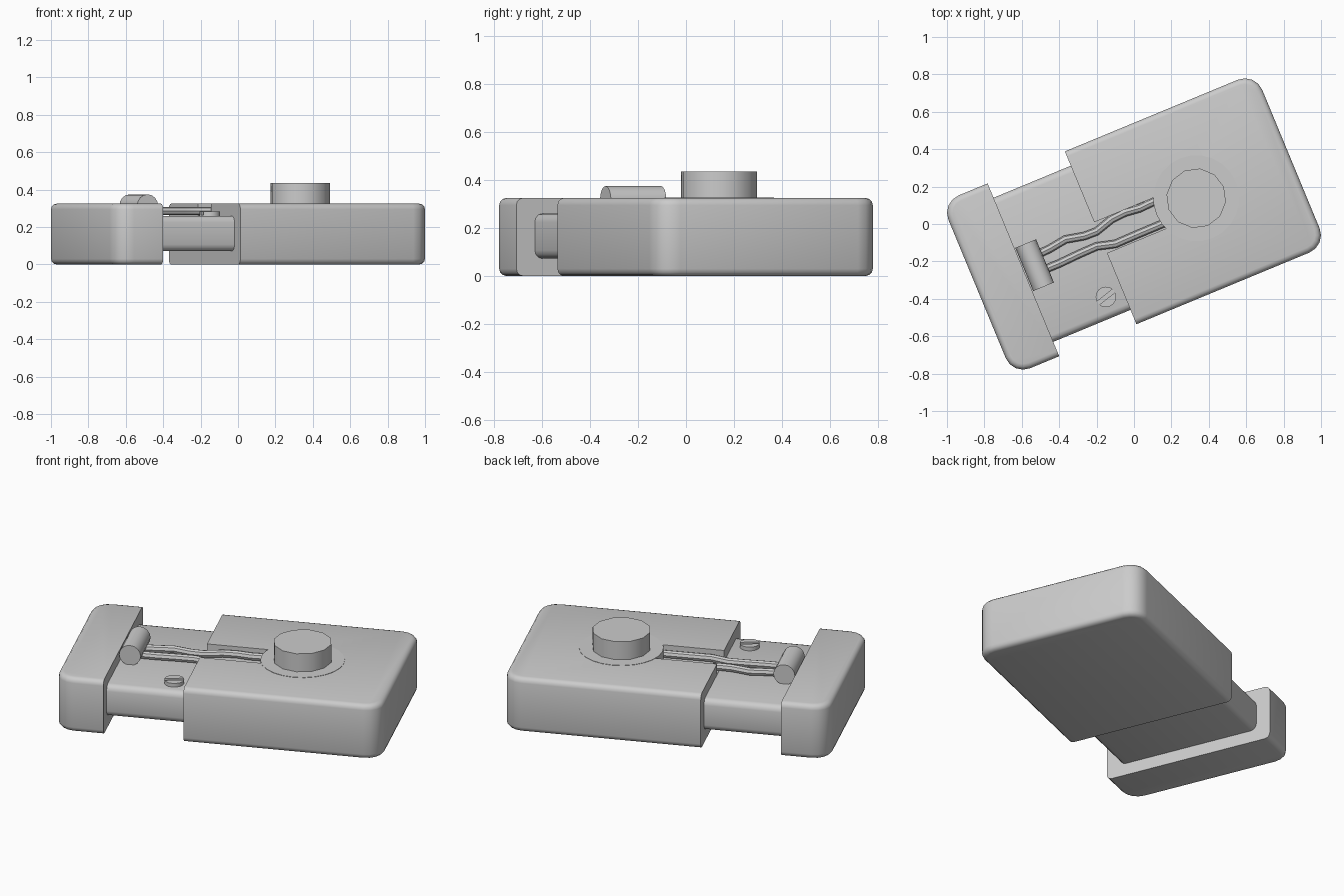
import bpy, bmesh, math
from mathutils import Matrix

if "Cube" in bpy.data.objects:
    bpy.data.objects.remove(bpy.data.objects["Cube"])

TURN = math.radians(22.5)   # whole device is turned about z


def finish(name, bm, smooth=True):
    me = bpy.data.meshes.new(name)
    bmesh.ops.recalc_face_normals(bm, faces=bm.faces)
    bm.to_mesh(me)
    bm.free()
    ob = bpy.data.objects.new(name, me)
    bpy.context.collection.objects.link(ob)
    ob.rotation_euler.z = TURN
    if smooth:
        shade(ob)
    return ob


def shade(ob):
    bpy.ops.object.select_all(action='DESELECT')
    ob.select_set(True)
    bpy.context.view_layer.objects.active = ob
    bpy.ops.object.shade_smooth_by_angle(angle=math.radians(35))


def box_bm(x0, x1, y0, y1, z0, z1):
    bm = bmesh.new()
    m = Matrix.Translation(((x0 + x1) / 2, (y0 + y1) / 2, (z0 + z1) / 2))
    bmesh.ops.create_cube(bm, size=1, matrix=m @ Matrix.Diagonal((x1 - x0, y1 - y0, z1 - z0, 1)))
    return bm


def bevel(bm, edges, width, segments):
    bmesh.ops.bevel(bm, geom=edges, offset=width, offset_type='OFFSET',
                    segments=segments, profile=0.5, affect='EDGES')


def end_block(name, x_open, x_end):
    """Block with rounded corners at one end and a sharp flat face at the other."""
    bm = box_bm(min(x_open, x_end), max(x_open, x_end), -0.5, 0.5, 0, 0.325)
    at = lambda e, x: all(abs(v.co.x - x) < 1e-4 for v in e.verts)
    flat = lambda e: abs(e.verts[0].co.z - e.verts[1].co.z) < 1e-4
    bevel(bm, [e for e in bm.edges if at(e, x_end) and not flat(e)], 0.1, 4)
    bevel(bm, [e for e in bm.edges if flat(e) and not at(e, x_open)], 0.03, 3)
    return finish(name, bm)


def cylinder(name, radius, depth, sides, matrix):
    bm = bmesh.new()
    bmesh.ops.create_cone(bm, cap_ends=True, segments=sides, radius1=radius,
                          radius2=radius, depth=depth, matrix=matrix)
    return finish(name, bm)


def cut(ob, cutter):
    mod = ob.modifiers.new("cut", 'BOOLEAN')
    mod.operation, mod.solver, mod.object = 'DIFFERENCE', 'EXACT', cutter
    bpy.context.view_layer.update()
    bpy.ops.object.select_all(action='DESELECT')
    ob.select_set(True)
    bpy.context.view_layer.objects.active = ob
    bpy.ops.object.modifier_apply(modifier=mod.name)
    bpy.data.objects.remove(cutter)
    shade(ob)


def wire(name, pts, z):
    cu = bpy.data.curves.new(name, 'CURVE')
    cu.dimensions = '3D'
    cu.bevel_depth, cu.bevel_resolution, cu.use_fill_caps = 0.022, 2, True
    sp = cu.splines.new('POLY')
    sp.points.add(len(pts) - 1)
    for p, (x, y) in zip(sp.points, pts):
        p.co = (x, y, z, 1)
    ob = bpy.data.objects.new(name, cu)
    bpy.context.collection.objects.link(ob)
    ob.rotation_euler.z = TURN
    bpy.ops.object.select_all(action='DESELECT')
    ob.select_set(True)
    bpy.context.view_layer.objects.active = ob
    bpy.ops.object.convert(target='MESH')
    shade(bpy.context.view_layer.objects.active)


T = Matrix.Translation

# main body with the wire channel, and the end cap
body = end_block("main_body", -0.193, 0.908)
cut(body, finish("channel_cutter", box_bm(-0.3, 0.2, -0.088, 0.09, 0.262, 0.5), False))
end_block("end_cap", -0.64, -0.908)

# inner core joining the two
bm = box_bm(-0.70, -0.15, -0.417, 0.417, 0.072, 0.26)
bevel(bm, [e for e in bm.edges if abs(e.verts[0].co.x - e.verts[1].co.x) > 0.1], 0.035, 3)
finish("inner_core", bm)

# button and its flush base disc
cylinder("button_base", 0.23, 0.07, 24, T((0.36, 0, 0.292)))
cylinder("button", 0.16, 0.135, 12, T((0.36, 0, 0.3675)))

# roller the wires plug into
cylinder("wire_roller", 0.06, 0.25, 16, T((-0.575, 0, 0.315)) @ Matrix.Rotation(math.pi / 2, 4, 'X'))

# two kinked wires
wire("wire_left", [(-0.57, 0.045), (-0.47, 0.05), (-0.37, 0.064), (-0.27, 0.042), (-0.2, 0.04),
                   (-0.1, 0.07), (-0.02, 0.075), (0.06, 0.066), (0.2, 0.073)], 0.286)
wire("wire_right", [(-0.57, -0.042), (-0.45, -0.042), (-0.33, -0.036), (-0.23, -0.034),
                    (-0.134, -0.06), (0.0, -0.058), (0.2, -0.057)], 0.286)

# slotted screw
screw = cylinder("screw", 0.055, 0.05, 16, T((-0.288, -0.303, 0.257)))
slot = box_bm(-0.1, 0.1, -0.011, 0.011, 0.264, 0.35)
bmesh.ops.transform(slot, matrix=T((-0.288, -0.303, 0)) @ Matrix.Rotation(math.radians(16), 4, 'Z'),
                    verts=slot.verts)
cut(screw, finish("screw_slot_cutter", slot, False))
